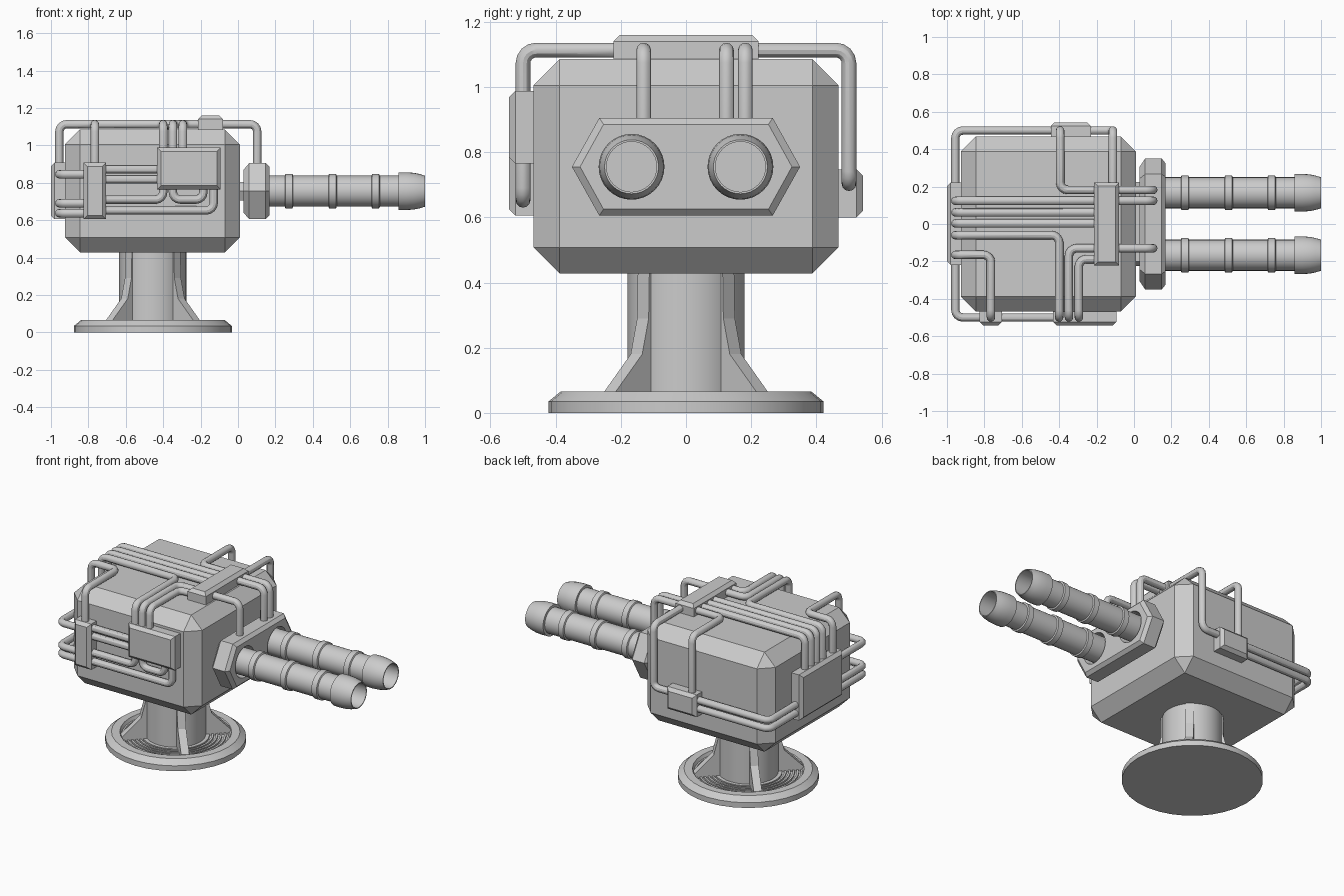
import bpy, bmesh, math
from mathutils import Vector, Matrix

if "Cube" in bpy.data.objects:
    bpy.data.objects.remove(bpy.data.objects["Cube"])

CX = -0.455          # centre of body and pedestal
TOP, SIDE, REAR, FRONT_X = 1.113, 0.5, -0.955, 0.103   # pipe run planes


def finish(name, bm, smooth=False):
    bmesh.ops.recalc_face_normals(bm, faces=bm.faces)
    me = bpy.data.meshes.new(name)
    bm.to_mesh(me)
    bm.free()
    ob = bpy.data.objects.new(name, me)
    bpy.context.collection.objects.link(ob)
    if smooth:
        shade(ob)
    return ob


def shade(ob):
    bpy.ops.object.select_all(action='DESELECT')
    ob.select_set(True)
    bpy.context.view_layer.objects.active = ob
    bpy.ops.object.shade_smooth_by_angle(angle=math.radians(30))


def lathe(name, profile, loc, along_x=False, segs=32):
    """Spin (radius, height) points around z, optionally laid along x."""
    bm = bmesh.new()
    vs = [bm.verts.new((r, 0, h)) for r, h in profile]
    es = [bm.edges.new(p) for p in zip(vs, vs[1:])]
    bmesh.ops.spin(bm, geom=vs + es, cent=(0, 0, 0), axis=(0, 0, 1),
                   angle=2 * math.pi, steps=segs, use_duplicate=False)
    bmesh.ops.remove_doubles(bm, verts=bm.verts, dist=1e-5)
    if along_x:
        bm.transform(Matrix.Rotation(math.pi / 2, 4, 'Y'))
    bm.transform(Matrix.Translation(loc))
    return finish(name, bm, True)


def box(name, lo, hi, bevel, face=None):
    """Box between corners; chamfers all edges, or only those of one face (axis, sign)."""
    lo, hi = Vector(lo), Vector(hi)
    bm = bmesh.new()
    bmesh.ops.create_cube(bm, size=1)
    for v in bm.verts:
        v.co = [(lo[i] + hi[i]) / 2 + v.co[i] * (hi[i] - lo[i]) for i in range(3)]
    edges = bm.edges[:]
    if face:
        a, s = face
        lim = hi[a] if s > 0 else lo[a]
        edges = [e for e in edges if all(abs(v.co[a] - lim) < 1e-5 for v in e.verts)]
    bmesh.ops.bevel(bm, geom=edges, offset=bevel, segments=1, affect='EDGES', profile=0.5)
    return finish(name, bm)


def pipe(name, pts, r=0.0225, bend=0.04, steps=4):
    """Round pipe along a polyline with rounded corners."""
    pts = [Vector(p) for p in pts]
    path = [pts[0]]
    for a, b, c in zip(pts, pts[1:], pts[2:]):
        u, w = (a - b).normalized(), (c - b).normalized()
        for i in range(steps + 1):
            t = i / steps * math.pi / 2
            path.append(b + bend * (u * (1 - math.sin(t)) + w * (1 - math.cos(t))))
    path.append(pts[-1])
    cu = bpy.data.curves.new(name, 'CURVE')
    cu.dimensions = '3D'
    cu.bevel_depth, cu.bevel_resolution, cu.use_fill_caps = r, 4, True
    sp = cu.splines.new('POLY')
    sp.points.add(len(path) - 1)
    for p, co in zip(sp.points, path):
        p.co = (*co, 1)
    ob = bpy.data.objects.new(name, cu)
    bpy.context.collection.objects.link(ob)
    bpy.ops.object.select_all(action='DESELECT')
    ob.select_set(True)
    bpy.context.view_layer.objects.active = ob
    bpy.ops.object.convert(target='MESH')
    shade(bpy.context.object)


# Base disc with ridged dish, and column
prof = [(0, 0), (0.422, 0), (0.422, 0.035), (0.385, 0.065), (0.335, 0.065), (0.325, 0.045)]
for i in range(5):
    r = 0.315 - i * 0.025
    prof += [(r, 0.045), (r, 0.035), (r - 0.012, 0.035), (r - 0.012, 0.045)]
lathe("base_disc", prof + [(0, 0.045)], (CX, 0, 0))
lathe("column", [(0, 0.03), (0.18, 0.03), (0.18, 0.47), (0, 0.47)], (CX, 0, 0))

# Four diagonal fins running up the column
FIN = [(0.15, 0.035), (0.33, 0.035), (0.33, 0.065), (0.215, 0.18), (0.187, 0.29),
       (0.184, 0.44), (0.15, 0.44)]
for k in range(4):
    bm = bmesh.new()
    f = bm.faces.new([bm.verts.new((r, -0.025, z)) for r, z in FIN])
    ext = bmesh.ops.extrude_face_region(bm, geom=[f])['geom']
    bmesh.ops.translate(bm, vec=(0, 0.05, 0), verts=[v for v in ext if isinstance(v, bmesh.types.BMVert)])
    bm.transform(Matrix.Translation((CX, 0, 0)) @ Matrix.Rotation(math.radians(45 + 90 * k), 4, 'Z'))
    finish(f"column_fin_{k + 1}", bm)

# Chamfered body
box("body", (-0.925, -0.468, 0.428), (0.01, 0.468, 1.085), 0.08)

# Hexagonal barrel mount, built from stacked hexagon sections
bm = bmesh.new()
rings = []
for x, d in ((0.0, 0.1), (0.03, 0.1), (0.03, 0.035), (0.06, 0), (0.148, 0), (0.168, 0.02)):
    hy, sy, hz = 0.35 - d * 1.25, 0.266 - d * 0.65, 0.15 - d
    rings.append([bm.verts.new((x, y, 0.755 + z)) for y, z in
                  ((-hy, 0), (-sy, hz), (sy, hz), (hy, 0), (sy, -hz), (-sy, -hz))])
for a, b in zip(rings, rings[1:]):
    for i in range(6):
        bm.faces.new((a[i], a[i - 1], b[i - 1], b[i]))
bm.faces.new(rings[0])
bm.faces.new(rings[-1])
mount = finish("barrel_mount", bm)

# Twin barrels with rings, bored muzzle, and sockets in the mount
barrel = [(0, 0.05), (0.083, 0.05)]
for x in (0.25, 0.483, 0.713):
    barrel += [(0.083, x), (0.092, x + 0.004), (0.092, x + 0.041), (0.083, x + 0.045)]
barrel += [(0.083, 0.857), (0.1, 0.857), (0.101, 0.9), (0.098, 0.94), (0.092, 0.97),
           (0.083, 1.0), (0.077, 1.0), (0.077, 0.86), (0, 0.86)]
for side, y in (("front", -0.167), ("back", 0.167)):
    cut = lathe("socket_cutter", [(0, 0.12), (0.088, 0.12), (0.101, 0.17), (0.101, 0.2), (0, 0.2)],
                (0, y, 0.755), True)
    cut.hide_render = True
    cut.hide_set(True)
    m = mount.modifiers.new("socket", 'BOOLEAN')
    m.operation, m.object, m.solver = 'DIFFERENCE', cut, 'EXACT'
    lathe(f"{side}_barrel", barrel, (0, y, 0.755), True)
bpy.context.view_layer.objects.active = mount
for m in list(mount.modifiers):
    bpy.ops.object.modifier_apply(modifier=m.name)
for ob in [o for o in bpy.data.objects if o.name.startswith("socket_cutter")]:
    bpy.data.objects.remove(ob)

# Junction boxes
box("top_box", (-0.213, -0.222, 1.07), (-0.08, 0.222, 1.16), 0.02, (2, 1))
box("front_large_box", (-0.432, -0.543, 0.765), (-0.093, -0.45, 0.988), 0.02, (1, -1))
box("front_small_box", (-0.825, -0.543, 0.605), (-0.705, -0.45, 0.907), 0.02, (1, -1))
box("rear_box", (-1.0, -0.218, 0.605), (-0.9, 0.222, 0.907), 0.02, (0, -1))
box("back_box", (-0.445, 0.45, 0.6), (-0.23, 0.543, 0.747), 0.02, (1, 1))

# Pipes over the roof
pipe("roof_pipe_mount_to_back", [(FRONT_X, 0.182, 0.88), (FRONT_X, 0.182, TOP), (-0.395, 0.182, TOP),
                                 (-0.395, SIDE, TOP), (-0.395, SIDE, 0.7)])
pipe("roof_pipe_mount_to_rear", [(FRONT_X, 0.124, 0.88), (FRONT_X, 0.124, TOP),
                                 (REAR, 0.124, TOP), (REAR, 0.124, 0.86)])
for i, y in enumerate((0.062, 0.003)):
    pipe(f"roof_pipe_rear_{i + 1}", [(-0.15, y, TOP), (REAR, y, TOP), (REAR, y, 0.86)])
for i, (y, x, z) in enumerate(((-0.06, -0.4, 0.93), (-0.165, -0.765, 0.85))):
    pipe(f"roof_pipe_rear_to_front_{i + 1}", [(REAR, y, 0.86), (REAR, y, TOP), (x, y, TOP),
                                              (x, -SIDE, TOP), (x, -SIDE, z)])
pipe("roof_pipe_mount_to_front", [(FRONT_X, -0.13, 0.88), (FRONT_X, -0.13, TOP), (-0.348, -0.13, TOP),
                                  (-0.348, -SIDE, TOP), (-0.348, -SIDE, 0.93)])
pipe("roof_pipe_box_to_front", [(-0.15, -0.188, TOP), (-0.295, -0.188, TOP),
                                (-0.295, -SIDE, TOP), (-0.295, -SIDE, 0.93)])
pipe("roof_pipe_box_to_back", [(-0.113, 0.19, TOP), (-0.113, SIDE, TOP),
                               (-0.113, SIDE, 0.703), (-0.3, SIDE, 0.703)])

# Pipes on the front side
for i, z in enumerate((0.872, 0.818)):
    pipe(f"front_straight_pipe_{i + 1}", [(-0.76, -SIDE, z), (-0.35, -SIDE, z)])
for i, (x, z) in enumerate(((-0.4, 0.71), (-0.13, 0.652))):
    pipe(f"front_low_pipe_{i + 1}", [(-0.76, -SIDE, z), (x, -SIDE, z), (x, -SIDE, 0.8)])
pipe("front_loop_pipe", [(-0.348, -SIDE, 0.8), (-0.348, -SIDE, 0.71),
                         (-0.185, -SIDE, 0.71), (-0.185, -SIDE, 0.8)])

# Pipes wrapping the rear corners
for i, z in enumerate((0.845, 0.69, 0.637)):
    pipe(f"front_corner_pipe_{i + 1}", [(-0.77, -SIDE, z), (REAR, -SIDE, z), (REAR, -0.18, z)])
for i, z in enumerate((0.703, 0.648)):
    pipe(f"back_corner_pipe_{i + 1}", [(-0.4, SIDE, z), (REAR, SIDE, z), (REAR, 0.18, z)])
